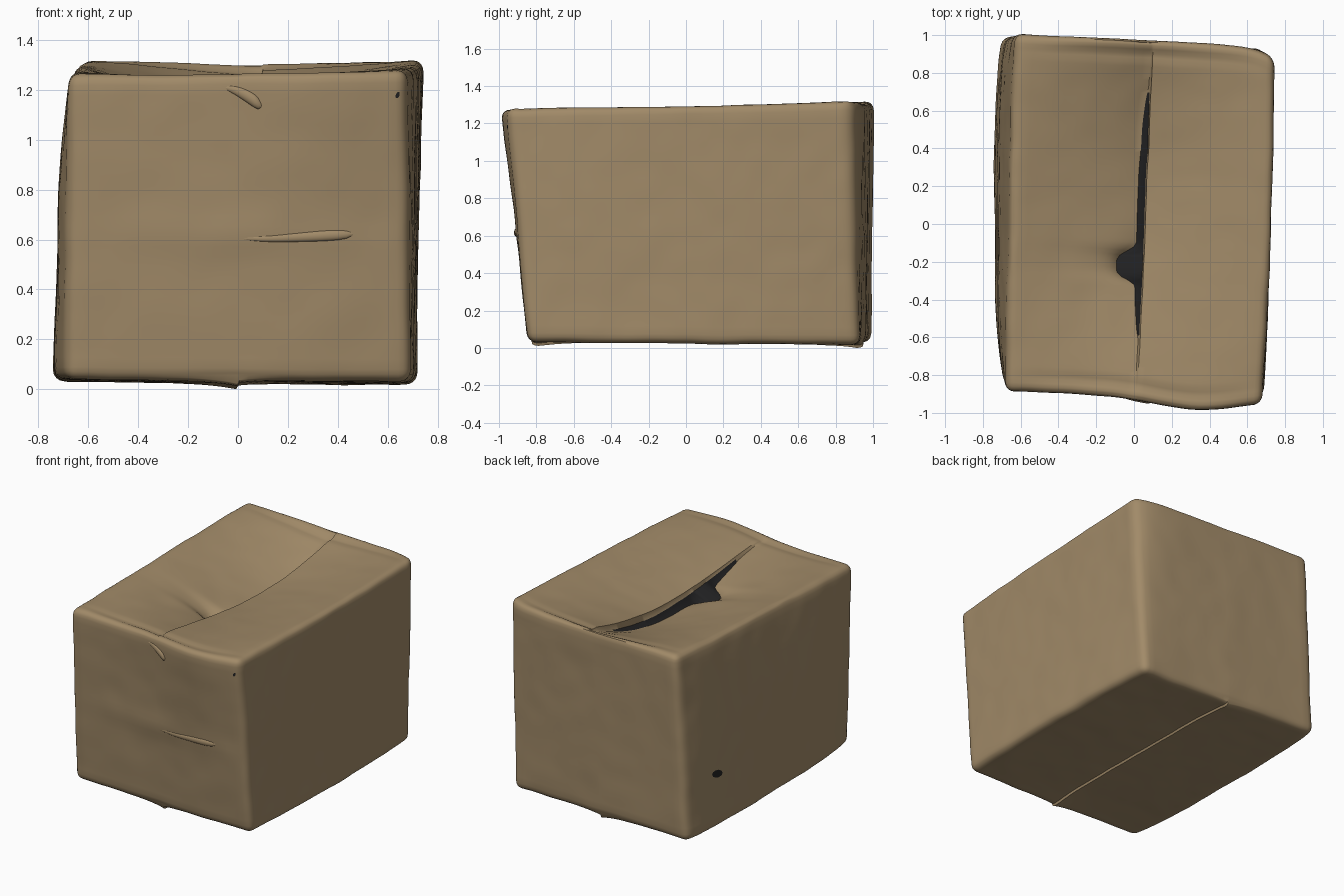
import bpy, bmesh, math
from mathutils import Vector, noise

if "Cube" in bpy.data.objects:
    bpy.data.objects.remove(bpy.data.objects["Cube"])

H = Vector((0.72, 0.94, 0.63))   # nominal half sizes
R = 0.05                         # edge rounding
S = 0.006                        # half width of the flap seam

# Skewed box corners, keyed by side signs (x, y, z)
CORNERS = {
    (-1, -1, -1): (-0.69, -0.82, 0.04), (1, -1, -1): (0.69, -0.85, 0.03),
    (-1, 1, -1): (-0.70, 0.99, 0.03), (1, 1, -1): (0.69, 0.925, 0.015),
    (-1, -1, 1): (-0.68, -0.89, 1.265), (1, -1, 1): (0.68, -0.94, 1.28),
    (-1, 1, 1): (-0.63, 1.01, 1.325), (1, 1, 1): (0.75, 0.875, 1.32),
}


def material(name, rgb):
    m = bpy.data.materials.new(name)
    m.diffuse_color = (*rgb, 1)
    m.use_nodes = True
    m.node_tree.nodes["Principled BSDF"].inputs["Base Color"].default_value = m.diffuse_color
    return m


CARD = material("cardboard brown", (0.357, 0.255, 0.139))
DARK = material("dark interior", (0.016, 0.016, 0.017))


def gauss(x, centre, width):
    return math.exp(-((x - centre) / width) ** 2)


def warp(p):
    """Map a point on the nominal box to the worn, sagging box."""
    inner = Vector([max(-h + R, min(h - R, c)) for c, h in zip(p, H)])
    d = p - inner
    q = inner + d.normalized() * R if d.length > 1e-6 else p.copy()
    u, v, w = (q[i] / H[i] for i in range(3))
    out = Vector((0, 0, 0))
    for (a, b, c), pos in CORNERS.items():
        out += Vector(pos) * ((1 + a * u) * (1 + b * v) * (1 + c * w) / 8)
    span = max(0, 1 - v * v)
    # bulging walls
    if u < 0:
        out.x += 0.045 * u * (1 - v ** 4) * (1 - max(0, w) ** 2)
    else:
        out.x += (0.018 - 0.008 * w) * u * span
    if v > 0:
        out.y += 0.03 * v * max(0, 1 - u ** 8) * (1 + u) * (0.5 + 0.5 * w)
    else:
        out.y += 0.06 * v * max(0, w) * gauss(u, 0.5, 0.45)
        out.y += 0.02 * v * (1 - w * w) * gauss(u, 0.4, 0.5)
        out.y += 0.01 * v * gauss(out.z, 0.62, 0.08) * (1 - u * u)
    if p.z > H.z - 1e-4:         # top flaps: sagging, one under the other
        depth = 0.12
        if p.x < -1e-6:
            depth = 0.19 + 0.04 * gauss(p.y, -0.23, 0.14) * math.exp(p.x / 0.15)
        elif p.x < 1e-6:         # lower lip of the upper flap
            depth += 0.032 + 0.03 * max(0, v)
        out.z -= depth * (1 - abs(u)) * span * (1 + 0.45 * v)
        out.z -= 0.014 * gauss(abs(v), 0.92, 0.03) * (1 - u * u)
        out.x += (0.024 + 0.012 * v) * (1 - abs(u))
        if p.x < -1e-6:          # gap and torn spot along the seam
            gap = 0.034 * max(0, 1 - ((p.y - 0.04) / 0.66) ** 4)
            gap += 0.105 * math.exp(-((p.y + 0.23) / 0.08) ** 4)
            out.x -= gap * math.exp(p.x / 0.2)
    elif p.z < -H.z + 1e-4:      # bottom flaps: slight step at the seam
        out.z -= 0.03 * math.exp(-abs(p.x) / 0.12) * abs(v) ** 4
        out.z += 0.014 * math.exp(-abs(p.x) / 0.2) if p.x > 0 else 0
    out += noise.noise_vector(out * 2.6) * 0.005 + noise.noise_vector(out * 7) * 0.003
    out.z = max(out.z, 0)
    return out


def stops(h, n, seam=False):
    """Sample positions along one axis, denser at the rounded ends."""
    ends = [h, h - 0.25 * R, h - 0.55 * R, h - R]
    k = h - R
    mid = [-k + 2 * k * i / n for i in range(1, n)]
    if seam:
        mid = [m for m in mid if abs(m) > 0.02] + [-S, 0.0, S]
    return sorted([-e for e in ends] + mid + ends)


def finish(name, bm, mats, angle=50):
    me = bpy.data.meshes.new(name)
    bmesh.ops.recalc_face_normals(bm, faces=bm.faces)
    bm.to_mesh(me)
    bm.free()
    ob = bpy.data.objects.new(name, me)
    bpy.context.collection.objects.link(ob)
    for m in mats:
        me.materials.append(m)
    bpy.ops.object.select_all(action='DESELECT')
    ob.select_set(True)
    bpy.context.view_layer.objects.active = ob
    bpy.ops.object.shade_smooth_by_angle(angle=math.radians(angle))
    return ob


# Box body with sagging top flaps
axes = [stops(H.x, 30, True), stops(H.y, 80), stops(H.z, 28)]
bm = bmesh.new()
for k in range(3):
    i, j = (k + 1) % 3, (k + 2) % 3
    for side in (-1, 1):
        rows = []
        for a in axes[i]:
            row = []
            for b in axes[j]:
                p = Vector((0, 0, 0))
                p[i], p[j], p[k] = a, b, side * H[k]
                row.append((bm.verts.new(p), a, b))
            rows.append(row)
        for r0, r1 in zip(rows, rows[1:]):
            for n in range(len(r0) - 1):
                f = bm.faces.new((r0[n][0], r1[n][0], r1[n + 1][0], r0[n + 1][0]))
                c = f.calc_center_median()
                # open part of the top seam shows the dark inside
                if c.z > H.z - 1e-4 and -S < c.x < 0 and -0.6 < c.y < 0.67:
                    f.material_index = 1
bmesh.ops.remove_doubles(bm, verts=bm.verts, dist=1e-5)
for vert in bm.verts:
    vert.co = warp(vert.co)
finish("box_body", bm, [CARD, DARK])


def ridge(name, points, width, height):
    """Raised crease on the front wall, tapering from tail to head."""
    bm = bmesh.new()
    rings = []
    for n, (x, z) in enumerate(points):
        t = n / (len(points) - 1)
        s = math.sqrt(max(0.02, t * (1 - t ** 8)))
        base = warp(Vector((x, -H.y, z - 0.65)))
        rings.append([bm.verts.new(base + Vector((
            0, -height * s * math.sin(a) + 0.004, width * s * math.cos(a))))
            for a in (math.pi * m / 8 for m in range(9))])
    for r0, r1 in zip(rings, rings[1:]):
        for m in range(8):
            bm.faces.new((r0[m], r0[m + 1], r1[m + 1], r1[m]))
    finish(name, bm, [CARD])


# Long crease and loose tape end on the front wall
ridge("front_crease", [(0.49 * n / 14, 0.60 + 0.02 * (n / 14) ** 2) for n in range(15)], 0.026, 0.016)
ridge("loose_tape", [(-0.06 + 0.165 * n / 10, 1.215 - 0.075 * (n / 10) ** 1.5) for n in range(11)], 0.034, 0.02)


def puncture(name, centre, axis, width, height, offset):
    """Small dark plate lying on a wall; axis is the wall's long direction."""
    bm = bmesh.new()
    ring = []
    for n in range(10):
        a = math.tau * n / 10
        p = Vector(centre)
        p[axis] += width * math.cos(a)
        p.z += height * math.sin(a) + 0.45 * height * math.cos(a)
        ring.append(bm.verts.new(warp(p) + Vector(offset)))
    bm.faces.new(ring if axis == 0 else ring[::-1])
    finish(name, bm, [DARK])


# Punctures in the left wall and near the front right corner
puncture("left_puncture", (-H.x, 0.62, -0.265), 1, 0.055, 0.026, (-0.004, 0, 0))
puncture("front_puncture", (H.x - 0.04, -H.y, 0.53), 0, 0.01, 0.012, (0, -0.004, 0))
